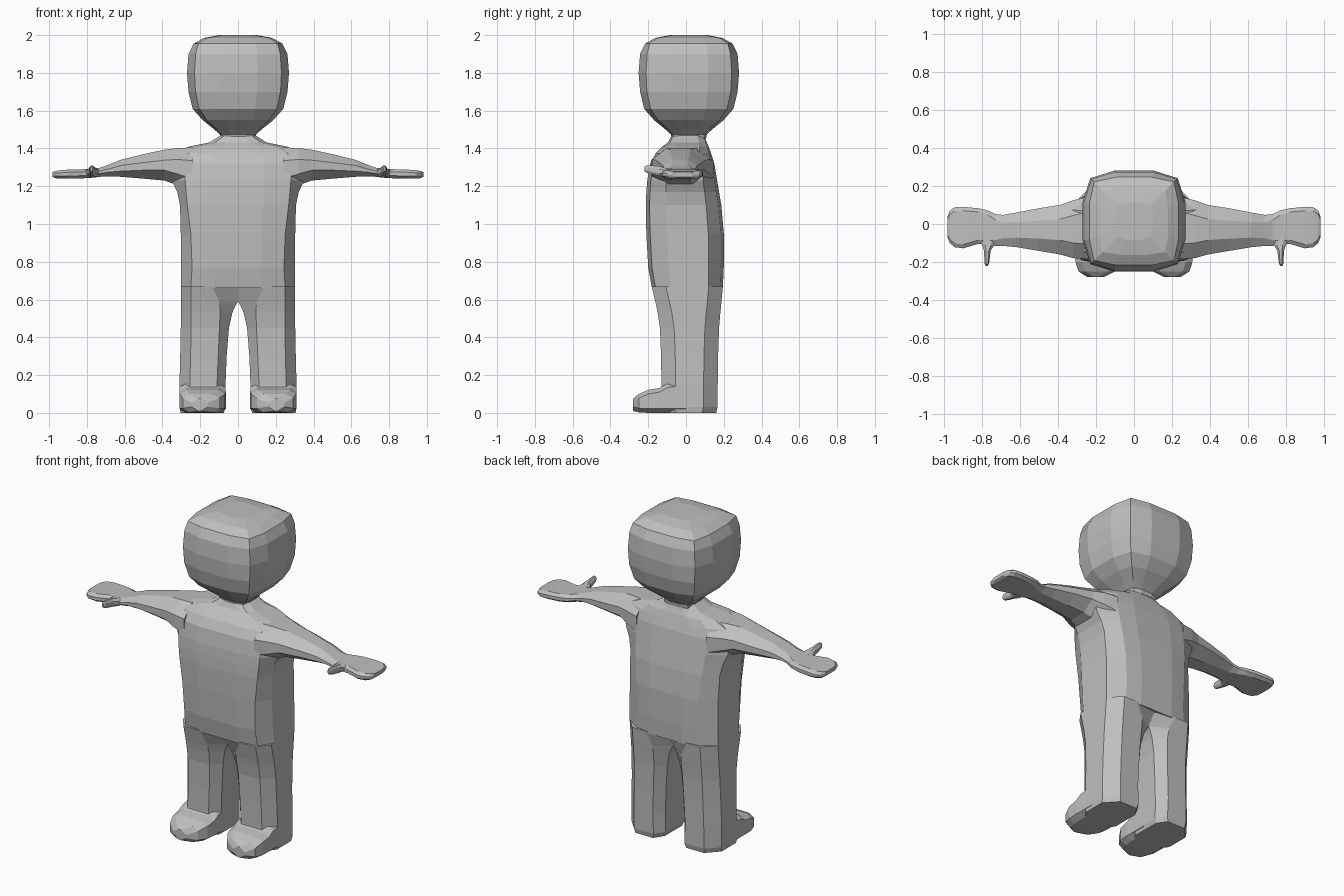
import bpy, bmesh, math
from mathutils import Vector

grey = bpy.data.materials.new("plain grey")
grey.diffuse_color = (0.52, 0.52, 0.52, 1)


def loft(name, rings, mirror=False):
    """Skin a list of equal-length point rings, closing both ends."""
    bm = bmesh.new()
    rows = [[bm.verts.new(p) for p in ring] for ring in rings]
    n = len(rows[0])
    for a, b in zip(rows, rows[1:]):
        for i in range(n):
            j = (i + 1) % n
            bm.faces.new((a[i], a[j], b[j], b[i]))
    bm.faces.new(rows[0][::-1])
    bm.faces.new(rows[-1])
    bmesh.ops.recalc_face_normals(bm, faces=bm.faces)
    mesh = bpy.data.meshes.new(name)
    bm.to_mesh(mesh)
    bm.free()
    mesh.materials.append(grey)
    ob = bpy.data.objects.new(name, mesh)
    bpy.context.collection.objects.link(ob)
    if mirror:
        ob.modifiers.new("mirror", 'MIRROR')
    return ob


def octagon(u0, u1, v0, v1, cu, cv):
    """Box section with cut corners, cu and cv are the cut sizes."""
    return [(u0 + cu, v0), (u1 - cu, v0), (u1, v0 + cv), (u1, v1 - cv),
            (u1 - cu, v1), (u0 + cu, v1), (u0, v1 - cv), (u0, v0 + cv)]


# Head: bulging square rings, corner half size c and mid-side half size m
def head_ring(z, c, m):
    k = c * 0.45
    quarter = [(-c, -c), (-k, -m), (k, -m)]
    pts = []
    for turn in range(4):
        for x, y in quarter:
            for _ in range(turn):
                x, y = -y, x
            pts.append((x, y * 0.985 + 0.015, z))
    return pts


loft("head", [head_ring(*r) for r in [
    (1.45, .08, .092), (1.475, .082, .097), (1.50, .11, .125), (1.55, .165, .187),
    (1.61, .205, .24), (1.70, .225, .262), (1.80, .23, .27), (1.90, .224, .262),
    (1.955, .21, .235), (1.985, .165, .18), (2.0, .085, .10)]])


# Torso: rings with a wide front panel, cut corners and rounded back
def torso_ring(z, w, f, y0, y1):
    d = y1 - y0
    half = [(f * .5, y0), (f, y0 + d * .05), (w, y0 + d * .27),
            (w, y1 - d * .2), (f * .85, y1 - d * .04), (f * .45, y1)]
    return [(x, y, z) for x, y in half] + [(-x, y, z) for x, y in half[::-1]]


loft("torso", [torso_ring(*r) for r in [
    (.66, .303, .25, -.18, .195), (.77, .303, .243, -.20, .20),
    (.95, .303, .25, -.21, .20), (1.10, .307, .268, -.213, .187),
    (1.17, .322, .275, -.21, .175), (1.23, .35, .28, -.205, .165),
    (1.32, .355, .28, -.19, .15), (1.375, .335, .26, -.16, .132),
    (1.41, .26, .21, -.125, .12), (1.432, .15, .12, -.095, .11),
    (1.47, .092, .07, -.075, .095)]])


# Legs: wide inner corner cut near the crotch forms the arch
def leg_ring(z, xi, xo, y0, y1, ci, cyi):
    pts = [(xi + ci, y0), (xo - .055, y0), (xo, y0 + .075), (xo, y1 - .075),
           (xo - .07, y1), (xi + ci, y1), (xi, y1 - cyi), (xi, y0 + cyi)]
    return [(x, y, z) for x, y in pts]


loft("leg", [leg_ring(*r) for r in [
    (0, .075, .305, -.13, .16, .04, .06), (.03, .066, .31, -.135, .167, .04, .06),
    (.15, .066, .31, -.13, .168, .045, .06), (.30, .06, .306, -.132, .17, .045, .06),
    (.45, .048, .303, -.138, .175, .05, .06), (.53, .03, .303, -.15, .182, .065, .06),
    (.57, .012, .303, -.158, .186, .085, .06), (.59, 0, .303, -.163, .188, .10, .06),
    (.67, 0, .303, -.182, .195, .14, .012)]], mirror=True)

# Feet: sections running from heel side to toe
foot = [(0, .066, .31, .0, .17), (-.10, .066, .31, .0, .155), (-.14, .064, .311, .0, .132),
        (-.20, .07, .308, .0, .122), (-.25, .10, .292, .003, .10), (-.28, .16, .245, .01, .075)]
loft("foot", [[(x, y, z) for x, z in octagon(x0, x1, z0, z1, .035, .022)]
              for y, x0, x1, z0, z1 in foot], mirror=True)


# Arms: sections along x, flattening into the hand
def along_x(rows):
    return [[(x, y, z) for y, z in octagon(y0, y1, z0, z1, cu, cv)]
            for x, y0, y1, z0, z1, cu, cv in rows]


loft("arm", along_x([
    (.24, -.185, .145, 1.17, 1.405, .08, .07), (.32, -.18, .125, 1.205, 1.402, .08, .06),
    (.39, -.16, .10, 1.23, 1.393, .075, .055), (.50, -.142, .083, 1.24, 1.37, .065, .045),
    (.62, -.122, .06, 1.25, 1.34, .05, .03), (.69, -.115, .048, 1.252, 1.312, .04, .022),
    (.73, -.115, .052, 1.25, 1.298, .03, .018), (.77, -.11, .072, 1.245, 1.293, .025, .015),
    (.82, -.105, .083, 1.242, 1.29, .02, .014), (.90, -.128, .09, 1.24, 1.288, .02, .014),
    (.945, -.122, .088, 1.24, 1.284, .02, .014), (.97, -.10, .07, 1.243, 1.28, .02, .012),
    (.982, -.07, .04, 1.25, 1.274, .015, .008)]), mirror=True)

# Thumbs: short tapered prongs pointing forward
thumb = [(-.07, .715, .82, 1.25, 1.292), (-.11, .735, .80, 1.25, 1.297),
         (-.14, .755, .79, 1.254, 1.305), (-.185, .76, .788, 1.264, 1.31),
         (-.21, .764, .786, 1.272, 1.31), (-.22, .77, .782, 1.28, 1.303)]
loft("thumb", [[(x, y, z) for x, z in octagon(x0, x1, z0, z1, (x1 - x0) * .28, (z1 - z0) * .28)]
               for y, x0, x1, z0, z1 in thumb], mirror=True)
